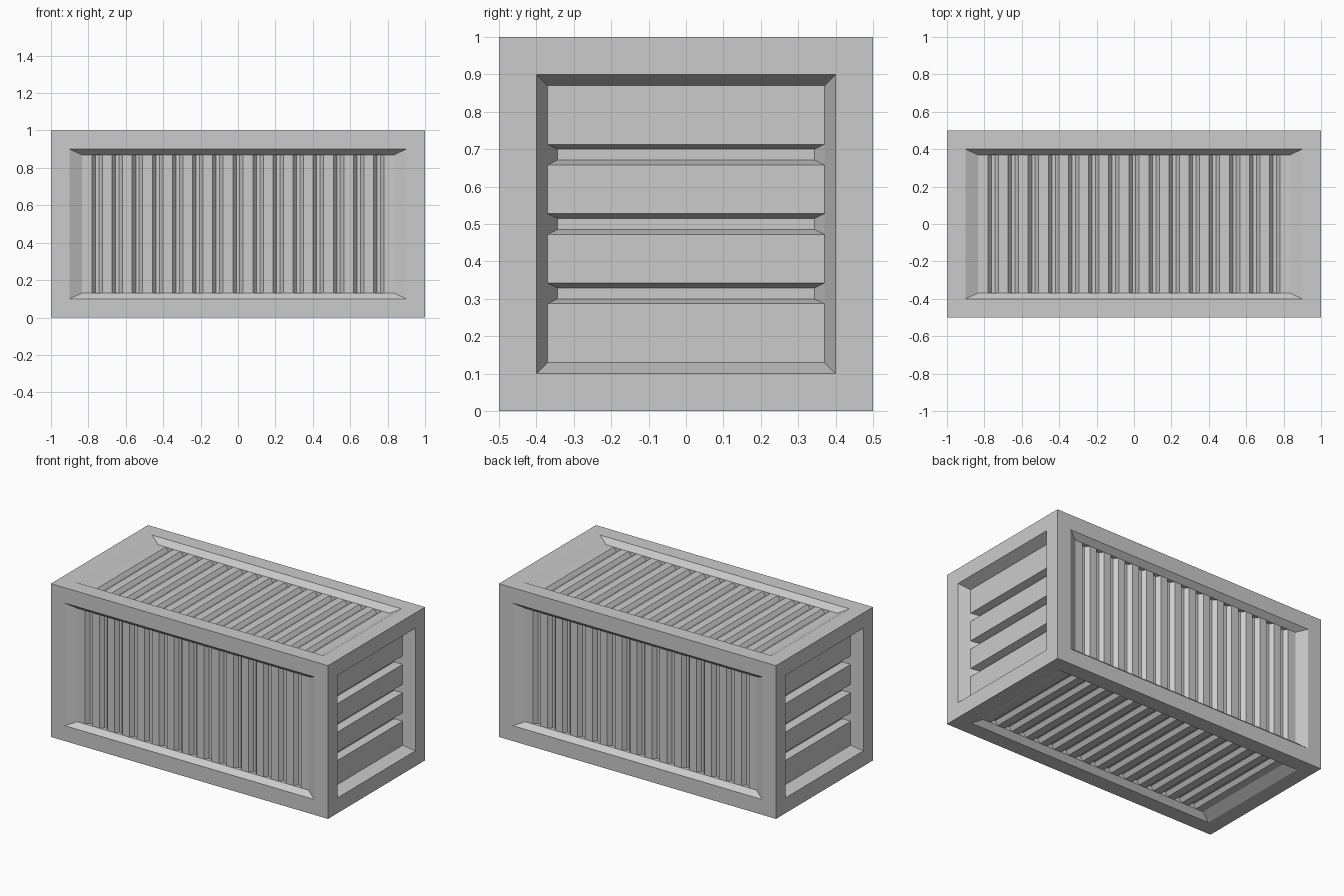
import bpy, bmesh
from mathutils import Vector

if "Cube" in bpy.data.objects:
    bpy.data.objects.remove(bpy.data.objects["Cube"])

bm = bmesh.new()


def panel(n, u, v, off, half_u, half_v, inner_u, inner_v, depth,
          count, pitch, mouth, floor, end_taper, groove_depth):
    """One crate side: flat frame, sloped recess, slats along v split by grooves."""
    n, u, v = Vector(n), Vector(u), Vector(v)
    centre = Vector((0, 0, 0.5))

    def quad(*pts):
        vs = [bm.verts.new(centre + u * a + v * b + n * (off - d)) for a, b, d in pts]
        f = bm.faces.new(vs)
        f.normal_update()
        return f

    def rect(a0, a1, b0, b1, d):
        return [(a0, b0, d), (a1, b0, d), (a1, b1, d), (a0, b1, d)]

    def ring(outer, inner):
        for i in range(4):
            j = (i + 1) % 4
            quad(outer[i], outer[j], inner[j], inner[i])

    # frame and sloped recess
    hu, hv = half_u - 0.1, half_v - 0.1
    opening = rect(-hu, hu, -hv, hv, 0)
    ring(rect(-half_u, half_u, -half_v, half_v, 0), opening)
    ring(opening, rect(-inner_u, inner_u, -inner_v, inner_v, depth))

    # slats and tapered grooves
    start = -inner_u
    for i in range(count):
        c = (i - (count - 1) / 2) * pitch
        quad(*rect(start, c - mouth, -inner_v, inner_v, depth))
        bottom = rect(c - floor, c + floor, -inner_v + end_taper,
                      inner_v - end_taper, depth + groove_depth)
        ring(rect(c - mouth, c + mouth, -inner_v, inner_v, depth), bottom)
        quad(*bottom)
        start = c + mouth
    quad(*rect(start, inner_u, -inner_v, inner_v, depth))


X, Y, Z = Vector((1, 0, 0)), Vector((0, 1, 0)), Vector((0, 0, 1))
for s in (1, -1):
    # long sides, top and bottom
    for n in (Y * s, Z * s):
        panel(n, X, n.cross(X), 0.5, 1, 0.5, 0.835, 0.37, 0.035,
              15, 0.1075, 0.028, 0.009, 0.0, 0.025)
    # end sides with horizontal slats
    n = X * s
    panel(n, Z, n.cross(Z), 1, 0.5, 0.5, 0.37, 0.37, 0.07,
          3, 0.1855, 0.0275, 0.0145, 0.027, 0.045)

bmesh.ops.remove_doubles(bm, verts=bm.verts, dist=0.0005)
bmesh.ops.recalc_face_normals(bm, faces=bm.faces)
mesh = bpy.data.meshes.new("slatted_crate")
bm.to_mesh(mesh)
bm.free()
bpy.context.collection.objects.link(bpy.data.objects.new("slatted_crate", mesh))
